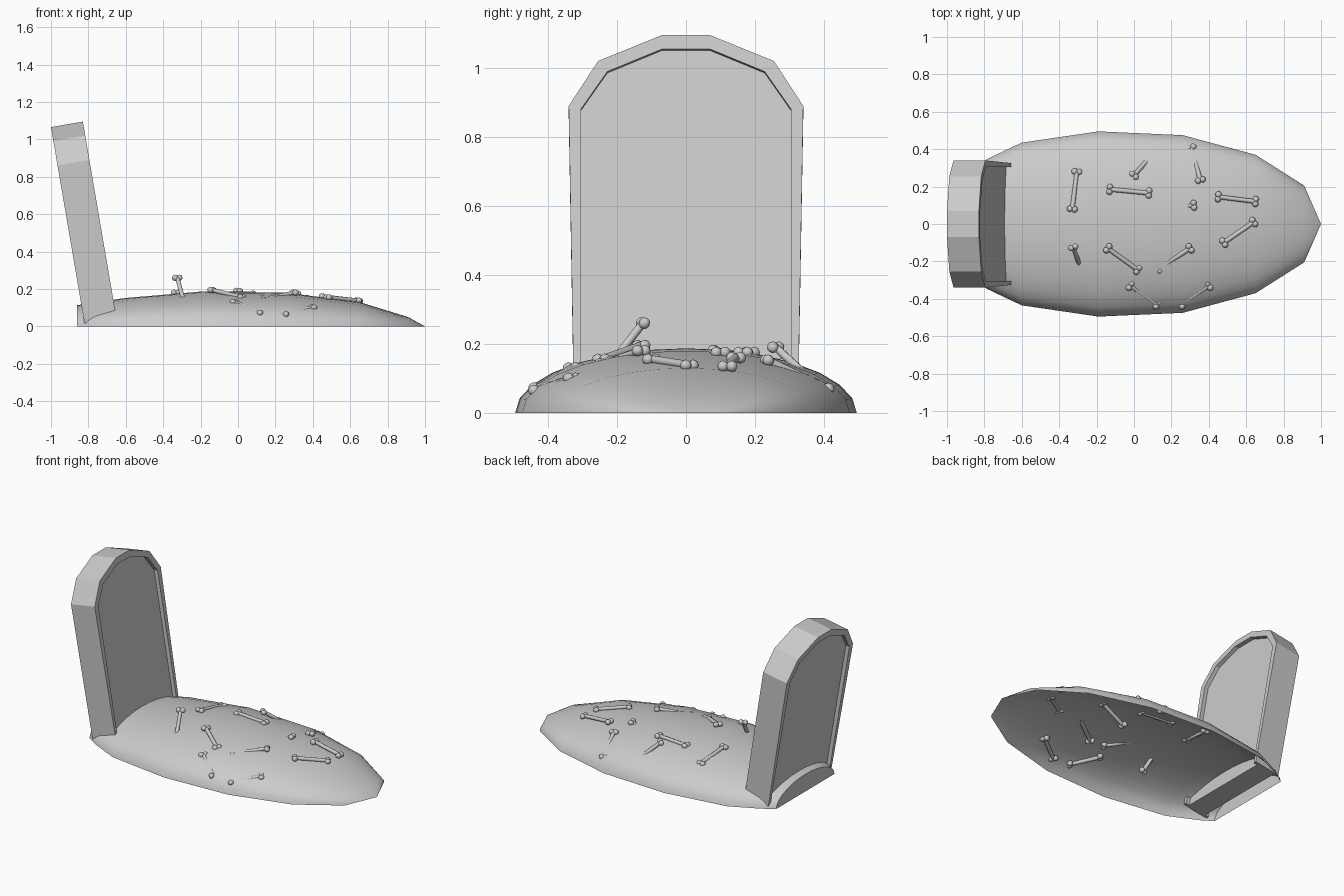
import bpy
import bmesh
from math import sin, cos, pi, radians
from mathutils import Matrix, Vector

cube = bpy.data.objects.get("Cube")
if cube:
    bpy.data.objects.remove(cube, do_unlink=True)


def make_object(name, bm, smooth_angle=None):
    """Turn a bmesh into a named object, optionally smooth shaded."""
    mesh = bpy.data.meshes.new(name)
    bm.to_mesh(mesh)
    bm.free()
    obj = bpy.data.objects.new(name, mesh)
    bpy.context.collection.objects.link(obj)
    if smooth_angle:
        bpy.ops.object.select_all(action='DESELECT')
        obj.select_set(True)
        bpy.context.view_layer.objects.active = obj
        bpy.ops.object.shade_smooth_by_angle(angle=radians(smooth_angle))
    return obj


# Grave mound: half-ellipse sections lofted along x, open underneath
def build_mound(stations, steps=14):
    bm = bmesh.new()
    rings = []
    for x, half_width, height in stations:
        ring = []
        for i in range(steps + 1):
            angle = pi * i / steps
            ring.append(bm.verts.new((x, half_width * cos(angle), height * sin(angle))))
        rings.append(ring)
    for ring, following in zip(rings, rings[1:]):
        for i in range(steps):
            bm.faces.new((ring[i], ring[i + 1], following[i + 1], following[i]))
    bm.faces.new(rings[-1])
    bmesh.ops.remove_doubles(bm, verts=bm.verts, dist=0.0005)
    bmesh.ops.recalc_face_normals(bm, faces=bm.faces)
    return make_object("grave_mound", bm, smooth_angle=40)


build_mound([
    (1.0, 0.0, 0.0), (0.91, 0.205, 0.05), (0.65, 0.37, 0.13),
    (0.26, 0.475, 0.18), (-0.19, 0.495, 0.187), (-0.6, 0.435, 0.152),
    (-0.78, 0.35, 0.127), (-0.86, 0.3, 0.113),
])


# Headstone: a raised rim around a panel recessed on both faces
def mirrored(half):
    """Complete an arch outline from its +y half, ordered bottom to top."""
    return half + [(-y, z) for y, z in reversed(half)]


def extrude_outline(name, outline, back, front):
    """Extrude a (y, z) outline in depth and lean it backwards."""
    bm = bmesh.new()
    face = bm.faces.new([bm.verts.new((back, y, z)) for y, z in outline])
    extruded = bmesh.ops.extrude_face_region(bm, geom=[face], use_keep_orig=True)
    moved = [v for v in extruded["geom"] if isinstance(v, bmesh.types.BMVert)]
    bmesh.ops.translate(bm, verts=moved, vec=(front - back, 0, 0))
    bmesh.ops.recalc_face_normals(bm, faces=bm.faces)
    lean = Matrix.Translation((-0.65, 0, 0.045)) @ Matrix.Rotation(radians(-9.7), 4, 'Y')
    bm.transform(lean)
    return make_object(name, bm)


thickness = 0.173
recess = 0.025
outer = mirrored([(0.325, 0), (0.34, 0.857), (0.255, 0.989), (0.07, 1.065)])
inner = mirrored([(0.305, 0), (0.305, 0.847), (0.228, 0.958), (0.07, 1.024)])
extrude_outline("headstone_rim", outer + inner[::-1], -thickness, 0)
extrude_outline("headstone_panel", inner, recess - thickness, -recess)


# Bones: a tapered shaft with a pair of knobs at each end
def build_bone(name, start, end, shaft=0.012, knob=0.017):
    start, end = Vector(start), Vector(end)
    axis = end - start
    length = axis.length
    bm = bmesh.new()
    bmesh.ops.create_cone(bm, segments=8, radius1=shaft, radius2=shaft,
                          depth=length, cap_ends=True)
    for z in (-length / 2, length / 2):
        for side in (-1, 1):
            spot = Matrix.Translation((side * knob * 0.75, 0, z))
            bmesh.ops.create_uvsphere(bm, u_segments=8, v_segments=6,
                                      radius=knob, matrix=spot)
    turn = axis.to_track_quat('Z', 'Y').to_matrix().to_4x4()
    bm.transform(Matrix.Translation((start + end) / 2) @ turn)
    return make_object(name, bm, smooth_angle=50)


bone_ends = [
    ((-0.33, 0.08, 0.18), (-0.305, 0.28, 0.142)),
    ((-0.13, 0.185, 0.175), (0.08, 0.165, 0.175)),
    ((0.0, 0.26, 0.19), (0.11, 0.385, 0.075)),
    ((0.355, 0.235, 0.152), (0.305, 0.41, 0.07)),
    ((0.32, 0.1, 0.175), (0.15, 0.08, 0.1)),
    ((0.45, 0.145, 0.16), (0.65, 0.12, 0.135)),
    ((0.48, -0.1, 0.155), (0.64, 0.01, 0.138)),
    ((0.3, -0.13, 0.18), (0.13, -0.24, 0.142)),
    ((-0.14, -0.13, 0.195), (0.02, -0.245, 0.155)),
    ((-0.325, -0.125, 0.26), (-0.28, -0.25, 0.1)),
    ((-0.02, -0.33, 0.13), (0.125, -0.43, 0.072)),
    ((0.25, -0.43, 0.065), (0.4, -0.33, 0.1)),
]
for number, (start, end) in enumerate(bone_ends, 1):
    build_bone(f"bone_{number}", start, end)
